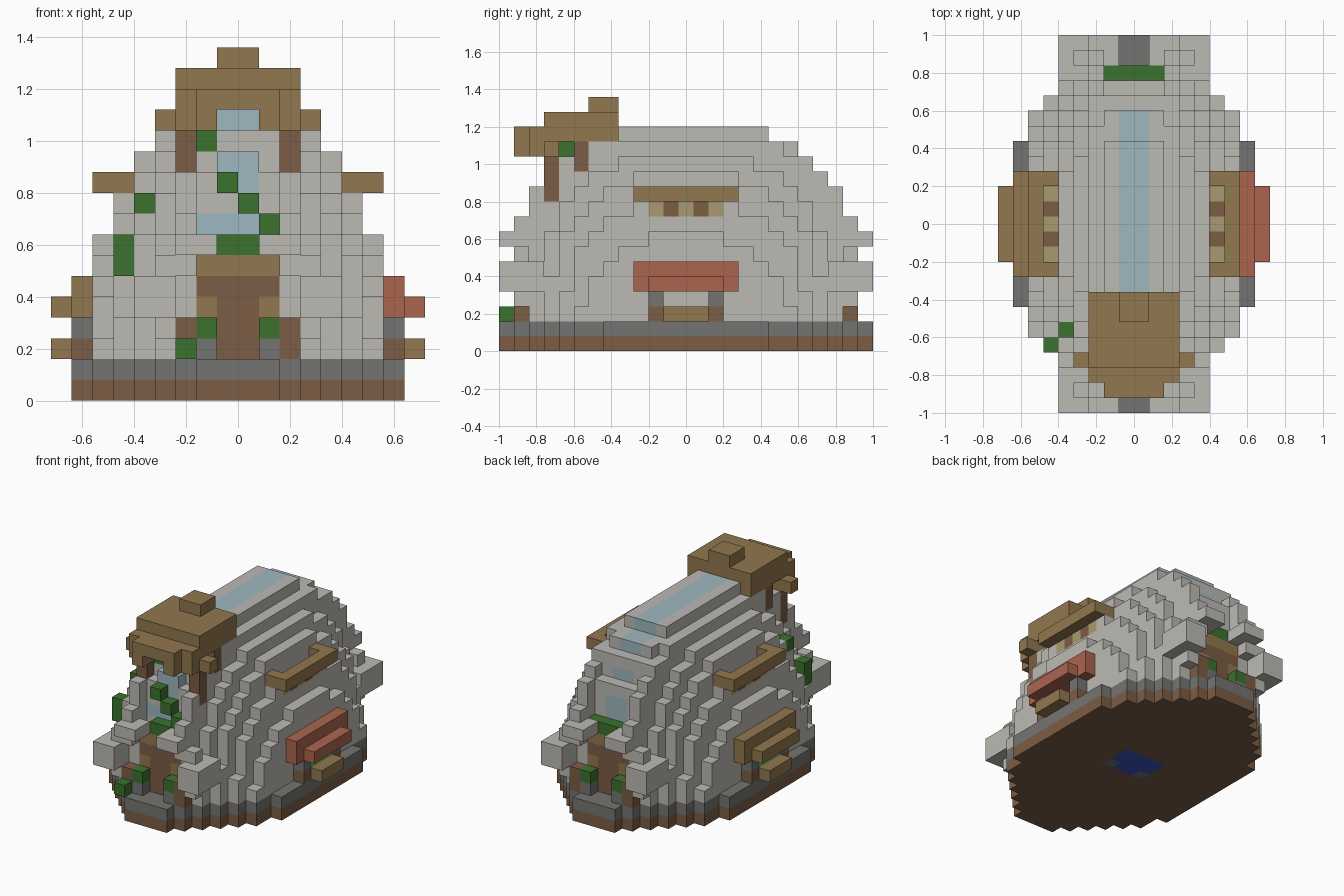
import bpy
import bmesh
from mathutils import Vector

U = 0.08      # edge of one building block
cube = bpy.data.objects.get("Cube")
if cube:
    bpy.data.objects.remove(cube)


def linear(c):
    c /= 255
    return c / 12.92 if c < 0.04045 else ((c + 0.055) / 1.055) ** 2.4


def material(name, *rgb):
    mat = bpy.data.materials.new(name)
    mat.use_nodes = True
    colour = [linear(c) for c in rgb] + [1]
    mat.diffuse_color = colour
    bsdf = next(n for n in mat.node_tree.nodes if n.type == 'BSDF_PRINCIPLED')
    bsdf.inputs["Base Color"].default_value = colour
    return mat


stone = material("pale stone", 188, 186, 180)
slate = material("dark grey", 116, 116, 114)
earth = material("brown", 124, 93, 69)
wood = material("light wood", 145, 119, 78)
leaf = material("green", 59, 114, 46)
clay = material("red clay", 171, 101, 79)
tan = material("tan", 168, 155, 112)
glass = material("pale blue glass", 158, 184, 192)
water = material("deep blue", 59, 85, 187)

cells = {}    # block position -> part name
colours = {}  # part name -> material


def box(part, mat, xs, ys, zs, sides="R", ends="F"):
    """Fill a block range, on the right/left (R, L) and front/back (F, B)."""
    colours[part] = mat
    for i in range(xs[0], xs[1] + 1):
        for j in range(ys[0], ys[1] + 1):
            for k in range(zs[0], zs[1] + 1):
                for s in sides:
                    for e in ends:
                        x = i if s == "R" else -1 - i
                        y = -j if e == "F" else j
                        cells[x, y, k] = part


# Stepped oval base
for i, depth in enumerate((12, 12, 11, 10, 9, 8, 7, 5)):
    box("foundation", earth, (i, i), (-depth, depth), (0, 0), "RL")
    box("plinth", slate, (i, i), (-depth, depth), (1, 1), "RL")
box("floor_pool", water, (0, 1), (-1, 1), (0, 0), "RL")
box("pool_corner", slate, (1, 1), (1, 1), (0, 0), "RL")

# Dome: for each slice outwards from the middle, half depths going up
middle = [9] * 9 + [8, 8, 7, 5]
dome = [middle, middle,
        [10] * 9 + [9, 8, 6],
        [10, 10, 10, 10, 9, 9, 8, 8, 7, 6, 4],
        [9, 9, 9, 8, 8, 8, 7, 6, 5, 3],
        [8, 8, 7, 7, 7, 6, 5, 3],
        [7, 6, 6, 5, 4, 2]]
for i, column in enumerate(dome):
    for k, depth in enumerate(column):
        box("dome", stone, (i, i), (-depth, depth), (k + 2, k + 2), "RL")

# Glass ridge and end windows
box("skylight", glass, (0, 0), (-5, 5), (14, 14), "RL")
box("skylight", glass, (0, 0), (6, 7), (13, 13), "RL", "FB")
box("end_window", glass, (0, 0), (9, 9), (8, 8), "RL", "FB")
box("end_window", glass, (1, 1), (9, 9), (8, 8), "L")
box("end_window", glass, (0, 0), (8, 9), (10, 11), "RL")
box("end_window", glass, (0, 0), (9, 9), (9, 9), "RL", "B")
box("end_window", glass, (0, 0), (8, 8), (11, 11), "RL", "B")

# Doorways at both ends
box("door", earth, (0, 0), (10, 10), (2, 5), "RL", "FB")
box("door_frame", wood, (1, 1), (10, 10), (2, 4), "RL", "FB")
box("door", earth, (1, 1), (10, 10), (5, 5), "RL", "FB")
box("door_lintel", wood, (0, 1), (10, 10), (6, 6), "RL", "FB")
box("door_plants", leaf, (0, 0), (10, 10), (7, 7), "RL", "FB")
box("door_plants", leaf, (1, 1), (10, 10), (7, 7), "RL", "B")
box("door_post", earth, (2, 2), (11, 11), (2, 3), "RL", "FB")
box("door_step", slate, (1, 1), (11, 11), (2, 2), "RL", "FB")
box("door_plants", leaf, (1, 1), (11, 11), (3, 3), "RL", "FB")
box("door_plants", leaf, (2, 2), (12, 12), (2, 2), "L")

# Stone ledges and blocks beside the doorways
box("upper_ledge", stone, (1, 2), (11, 12), (7, 7), "RL", "FB")
box("upper_ledge", stone, (2, 2), (11, 11), (6, 8), "RL", "FB")
box("corner_block", stone, (3, 4), (11, 12), (4, 5), "RL", "FB")
box("corner_block", stone, (3, 3), (11, 11), (3, 6), "RL", "FB")
box("corner_block", stone, (3, 4), (10, 10), (4, 5), "RL", "FB")

# Stepped wooden canopy on posts over the front
box("canopy", wood, (1, 1), (11, 11), (13, 13), "RL")
box("canopy", wood, (1, 2), (10, 10), (13, 13), "RL")
box("canopy", wood, (2, 3), (9, 9), (13, 13), "RL")
box("canopy", wood, (0, 1), (11, 11), (14, 14), "RL")
box("canopy", wood, (0, 2), (5, 10), (14, 14), "RL")
box("canopy", wood, (0, 2), (5, 9), (15, 15), "RL")
box("canopy", wood, (0, 0), (5, 6), (16, 16), "RL")
box("front_canopy_post", earth, (2, 2), (9, 9), (10, 12), "RL")
box("rear_canopy_post", earth, (2, 2), (7, 7), (12, 13), "RL")

# Vine climbing across the front
for side, x, y, low, high in (("L", 5, 8, 6, 7), ("L", 4, 7, 9, 9),
                              ("L", 1, 8, 12, 13), ("L", 0, 10, 10, 10),
                              ("R", 0, 10, 9, 9), ("R", 1, 10, 8, 8)):
    box("vine", leaf, (x, x), (y, y), (low, high), side)

# Side windows with upper awnings
box("side_window", tan, (5, 5), (-2, 2), (9, 9), "RL")
box("window_bar", earth, (5, 5), (1, 1), (9, 9), "RL", "FB")
for z in (10, 11):
    for s in "RL":
        for y in range(-3, 4):
            cells.pop((5 if s == "R" else -6, y, z), None)
box("upper_awning", wood, (6, 6), (-3, 3), (10, 10), "RL")
box("upper_awning", wood, (5, 5), (3, 3), (10, 10), "RL", "FB")

# Lower awnings, posts and planters
for side, part, mat in (("R", "red_awning", clay), ("L", "wooden_awning", wood)):
    box(part, mat, (7, 7), (-3, 3), (4, 5), side)
    box(part, mat, (8, 8), (-2, 2), (4, 4), side)
box("awning_post", slate, (7, 7), (2, 2), (3, 3), "RL", "FB")
box("planter_end", earth, (7, 7), (2, 2), (2, 2), "RL", "FB")
box("planter", wood, (8, 8), (-1, 1), (2, 2), "RL")
box("planter_leaves", leaf, (7, 7), (-1, 1), (2, 2), "RL")

# Turn each part into a mesh, keeping only the exposed block faces
axes = [Vector(v) for v in ((1, 0, 0), (0, 1, 0), (0, 0, 1))]
for part, mat in colours.items():
    bm = bmesh.new()
    for (i, j, k), owner in cells.items():
        if owner != part:
            continue
        centre = Vector((i + 0.5, j, k + 0.5))
        for a in range(3):
            for sign in (1, -1):
                n = axes[a] * sign
                if (i + int(n.x), j + int(n.y), k + int(n.z)) in cells:
                    continue
                p, q = axes[(a + 1) % 3] / 2, axes[(a + 2) % 3] * sign / 2
                c = centre + n / 2
                bm.faces.new([bm.verts.new(v * U) for v in
                              (c - p - q, c + p - q, c + p + q, c - p + q)])
    bmesh.ops.remove_doubles(bm, verts=bm.verts, dist=0.001)
    bmesh.ops.dissolve_limit(bm, angle_limit=0.01, verts=bm.verts, edges=bm.edges)
    mesh = bpy.data.meshes.new(part)
    bm.to_mesh(mesh)
    bm.free()
    mesh.materials.append(mat)
    bpy.context.collection.objects.link(bpy.data.objects.new(part, mesh))
